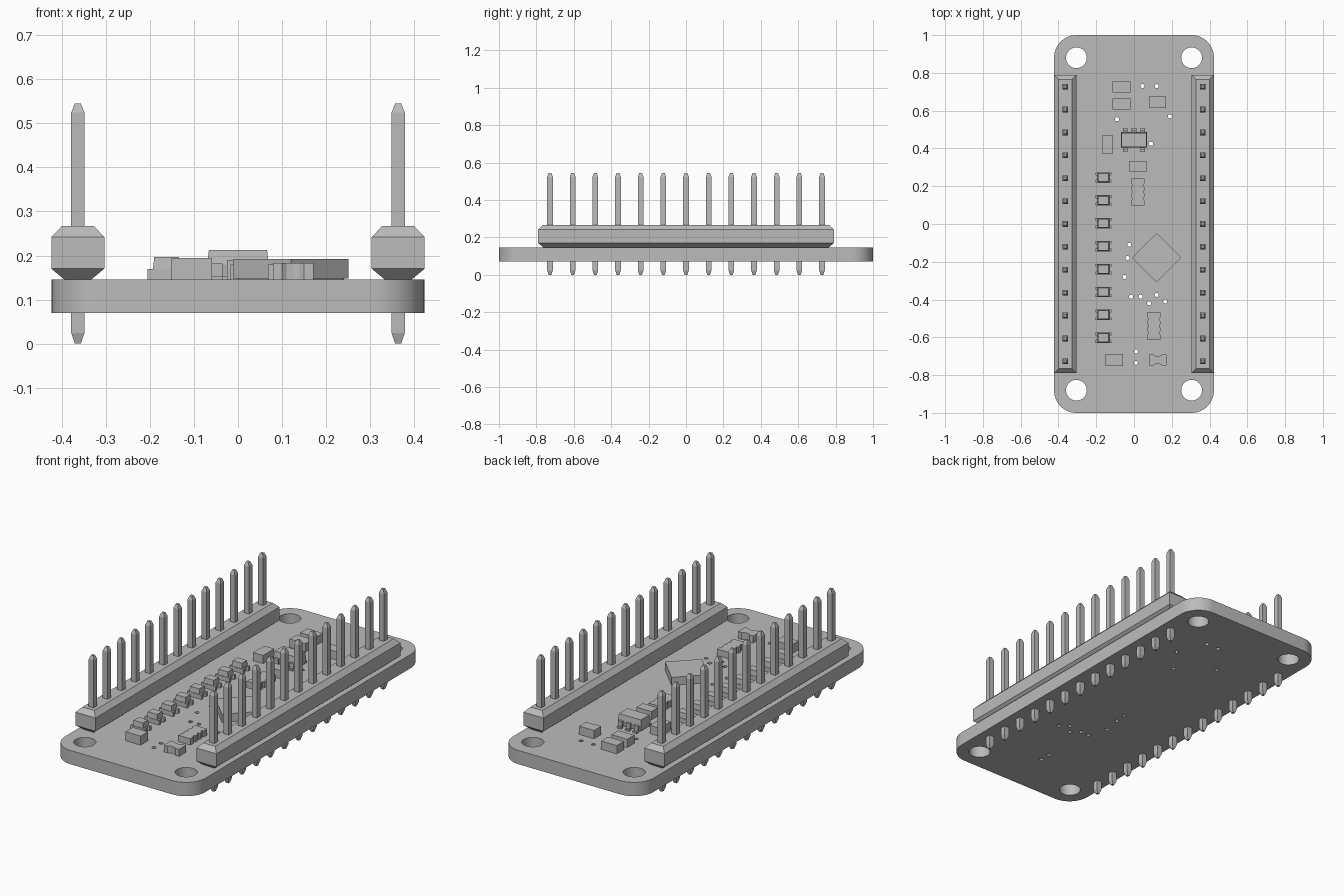
import bpy
import bmesh
from math import pi, sin, cos
from mathutils import Matrix

cube = bpy.data.objects.get("Cube")
if cube:
    bpy.data.objects.remove(cube, do_unlink=True)

grey = bpy.data.materials.new("plain_grey")
grey.use_nodes = True
grey.diffuse_color = (0.5, 0.5, 0.5, 1)
grey.node_tree.nodes["Principled BSDF"].inputs["Base Color"].default_value = (0.5, 0.5, 0.5, 1)

BOTTOM, TOP = 0.07, 0.145    # circuit board faces
PITCH, PINS = 0.1212, 13
ROW_X = 0.3635


def finish(name, bm):
    bmesh.ops.recalc_face_normals(bm, faces=bm.faces)
    mesh = bpy.data.meshes.new(name)
    bm.to_mesh(mesh)
    bm.free()
    mesh.materials.append(grey)
    obj = bpy.data.objects.new(name, mesh)
    bpy.context.collection.objects.link(obj)
    return obj


def loft(bm, x, y, rings):
    """Stack of centred rectangles (half width, half depth, z), capped at both ends."""
    loops = []
    for hx, hy, z in rings:
        loops.append([bm.verts.new((x + sx * hx, y + sy * hy, z))
                      for sx, sy in ((-1, -1), (1, -1), (1, 1), (-1, 1))])
    for a, b in zip(loops, loops[1:]):
        for i in range(4):
            j = (i + 1) % 4
            bm.faces.new((a[i], a[j], b[j], b[i]))
    bm.faces.new(loops[0][::-1])
    bm.faces.new(loops[-1])


def block(bm, x, y, w, d, z0, z1):
    loft(bm, x, y, [(w / 2, d / 2, z0), (w / 2, d / 2, z1)])


def notched(bm, x, y, w, d, z1, count, notch, depth, turned=False):
    """Slab with shallow notches along its two x sides (y sides when turned)."""
    if turned:
        w, d = d, w
    side = [(w / 2, -d / 2)]
    for k in range(count):
        mid = -d / 2 + d * (k + 0.5) / count if count == 1 else -d / 2 + d * (k + 1) / (count + 1)
        for dy, inset in ((-0.5, 0), (-0.3, 0.8), (0, 1), (0.3, 0.8), (0.5, 0)):
            side.append((w / 2 - inset * depth, mid + dy * notch))
    side.append((w / 2, d / 2))
    outline = side + [(-px, -py) for px, py in side]
    if turned:
        outline = [(-py, px) for px, py in outline]
    face = bm.faces.new([bm.verts.new((x + px, y + py, TOP)) for px, py in outline])
    out = bmesh.ops.extrude_face_region(bm, geom=[face])
    top = [v for v in out["geom"] if isinstance(v, bmesh.types.BMVert)]
    bmesh.ops.translate(bm, verts=top, vec=(0, 0, z1 - TOP))


def arc(x, y, r, start, end, n):
    return [(x + r * cos(start + (end - start) * i / n),
             y + r * sin(start + (end - start) * i / n)) for i in range(n + 1)]


# Circuit board: rounded outline with mounting holes and vias, filled and extruded
W, L, R = 0.423, 1.0, 0.118
outline = []
for k, (sx, sy) in enumerate(((1, 1), (-1, 1), (-1, -1), (1, -1))):
    outline += arc(sx * (W - R), sy * (L - R), R, k * pi / 2, (k + 1) * pi / 2, 12)
vias = [(.045, .73), (.12, .73), (-.09, .555), (.19, .57), (.09, .425),
        (-.025, -.11), (-.035, -.18), (-.05, -.28), (-.015, -.385), (.035, -.385),
        (.08, -.42), (.12, -.375), (.165, -.41), (.01, -.675), (.01, -.735)]
loops = [outline]
loops += [arc(sx * .305, sy * .88, .055, 0, 2 * pi, 32)[:-1] for sx in (-1, 1) for sy in (-1, 1)]
loops += [arc(x, y, .011, 0, 2 * pi, 12)[:-1] for x, y in vias]
curve = bpy.data.curves.new("circuit_board", "CURVE")
curve.dimensions = "2D"
curve.fill_mode = "BOTH"
curve.extrude = (TOP - BOTTOM) / 2
for pts in loops:
    spline = curve.splines.new("POLY")
    spline.points.add(len(pts) - 1)
    for p, (x, y) in zip(spline.points, pts):
        p.co = (x, y, 0, 1)
    spline.use_cyclic_u = True
curve.materials.append(grey)
board = bpy.data.objects.new("circuit_board", curve)
board.location.z = (TOP + BOTTOM) / 2
bpy.context.collection.objects.link(board)
bpy.ops.object.select_all(action="DESELECT")
board.select_set(True)
bpy.context.view_layer.objects.active = board
bpy.ops.object.convert(target="MESH")
bpy.ops.object.shade_smooth_by_angle()

# Pin headers: chamfered strips with square pointed pins
for side, sx in (("left", 1), ("right", -1)):
    bm = bmesh.new()
    loft(bm, sx * ROW_X, 0, [(.03, .762, TOP), (.06, .79, .17), (.06, .79, .242), (.036, .766, .267)])
    finish(side + "_header_strip", bm)
    bm = bmesh.new()
    for i in range(PINS):
        y = (i - (PINS - 1) / 2) * PITCH
        loft(bm, sx * ROW_X, y, [(.007, .007, 0), (.015, .015, .024),
                                 (.015, .015, .524), (.007, .007, .545)])
    finish(side + "_header_pins", bm)

# Row of small lights: notched base with a tapered lens
bases, lenses = bmesh.new(), bmesh.new()
for i in range(8):
    y = .246 - i * PITCH
    notched(bases, -.162, y, .086, .055, .169, 1, .028, .012)
    loft(lenses, -.162, y, [(.031, .025, .169), (.028, .022, .197)])
finish("light_bases", bases)
finish("light_lenses", lenses)

# Plain small chips: x, y, width, depth, top
bm = bmesh.new()
for x, y, w, d, z in [(-.065, .725, .095, .06, .19), (-.065, .635, .095, .06, .19),
                      (.125, .645, .09, .06, .19), (-.14, .42, .06, .095, .19),
                      (.02, .305, .09, .055, .19), (-.105, -.72, .092, .062, .194)]:
    block(bm, x, y, w, d, TOP, z)
finish("small_chips", bm)

# Chips with scalloped sides
bm = bmesh.new()
notched(bm, .02, .17, .073, .143, .18, 3, .02, .008)
notched(bm, .105, -.54, .073, .143, .18, 3, .02, .008)
notched(bm, .125, -.72, .092, .06, .183, 1, .05, .009, turned=True)
finish("scalloped_chips", bm)

# Main processor, turned by an eighth
bm = bmesh.new()
block(bm, 0, 0, .185, .185, TOP + .003, .192)
block(bm, 0, 0, .17, .17, TOP, TOP + .003)
bmesh.ops.rotate(bm, verts=bm.verts, cent=(0, 0, 0), matrix=Matrix.Rotation(pi / 4, 3, "Z"))
bmesh.ops.translate(bm, verts=bm.verts, vec=(.12, -.178, 0))
finish("main_processor", bm)

# Regulator with bent legs
bm = bmesh.new()
loft(bm, 0, .445, [(.066, .037, .152), (.07, .041, .18), (.066, .037, .2125)])
finish("regulator_body", bm)
bm = bmesh.new()
for x, s in ((-.047, 1), (0, 1), (.047, 1), (-.047, -1), (.047, -1)):
    block(bm, x, .445 + s * .043, .024, .018, .173, .182)
    block(bm, x, .445 + s * .049, .024, .009, TOP, .182)
    block(bm, x, .445 + s * .056, .024, .014, TOP, .154)
finish("regulator_legs", bm)
